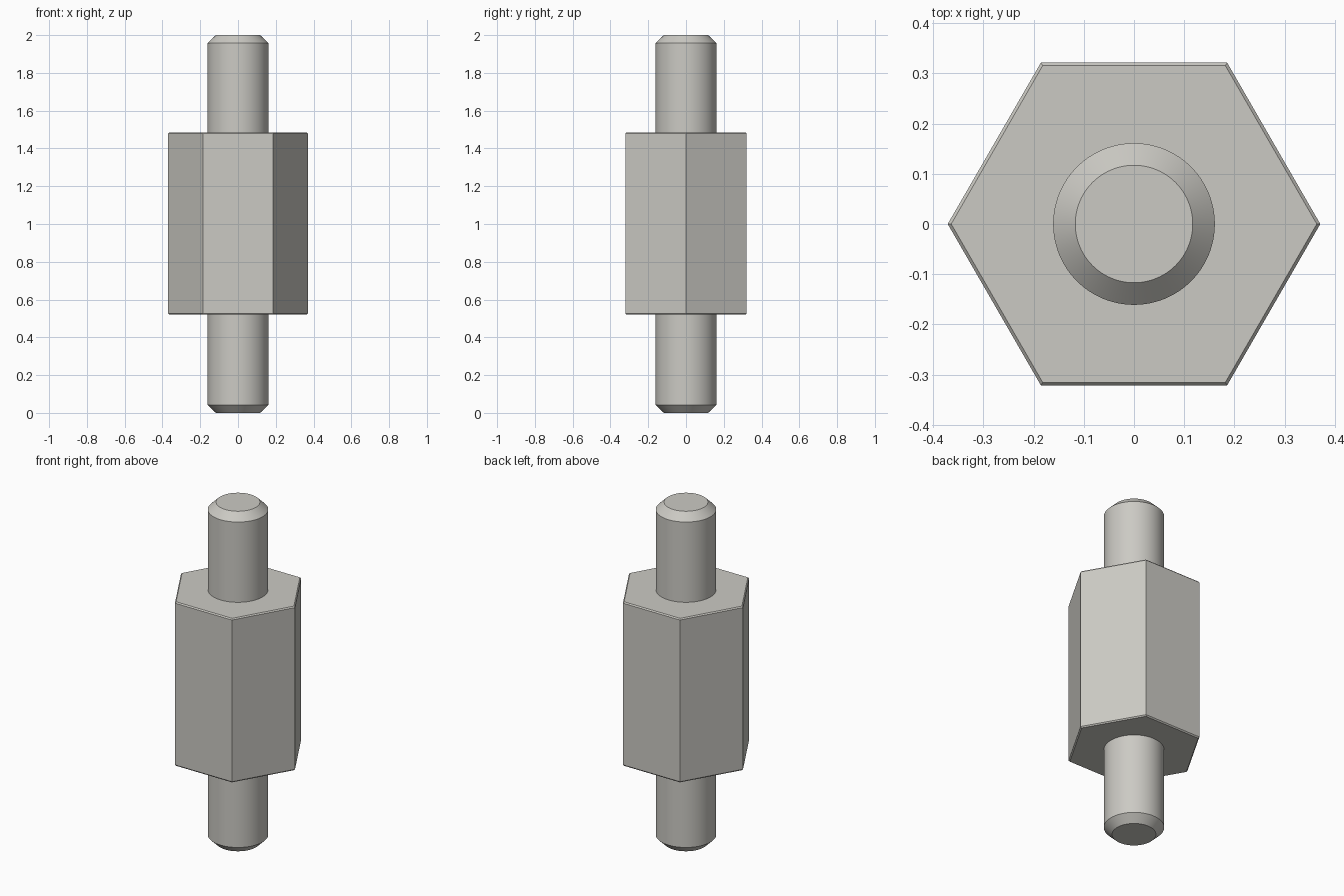
import bpy, bmesh
from math import cos, sin, pi, radians

cube = bpy.data.objects.get("Cube")
if cube:
    bpy.data.objects.remove(cube, do_unlink=True)

# Single satin metal colour
metal = bpy.data.materials.new("satin_grey_metal")
metal.use_nodes = True
colour = (0.60, 0.59, 0.55, 1.0)
metal.diffuse_color = colour
metal.node_tree.nodes["Principled BSDF"].inputs["Base Color"].default_value = colour


def lathe(name, profile, sides):
    """Closed prism of revolution from (radius, z) rings, capped at both ends."""
    bm = bmesh.new()
    rings = [[bm.verts.new((r * cos(2 * pi * i / sides), r * sin(2 * pi * i / sides), z))
              for i in range(sides)] for r, z in profile]
    for low, high in zip(rings, rings[1:]):
        for i in range(sides):
            j = (i + 1) % sides
            bm.faces.new((low[i], low[j], high[j], high[i]))
    bm.faces.new(rings[0][::-1])
    bm.faces.new(rings[-1])
    mesh = bpy.data.meshes.new(name)
    bm.to_mesh(mesh)
    bm.free()
    mesh.materials.append(metal)
    obj = bpy.data.objects.new(name, mesh)
    bpy.context.collection.objects.link(obj)
    return obj


def chamfered(radius, bottom, top, inset, rise):
    """Profile of a bar with both ends chamfered."""
    return [(radius - inset, bottom), (radius, bottom + rise),
            (radius, top - rise), (radius - inset, top)]


# Hexagonal spacer body with finely broken edges
hex_body = lathe("hex_body", chamfered(0.371, 0.52, 1.485, 0.007, 0.007), 6)

# Round studs above and below, chamfered at the free end and seated in the body
upper_stud = lathe("upper_stud", [(0.161, 1.46), (0.161, 1.957), (0.117, 2.0)], 96)
lower_stud = lathe("lower_stud", [(0.117, 0.0), (0.161, 0.043), (0.161, 0.545)], 96)

# Smooth the round walls, keeping chamfer edges crisp
bpy.ops.object.select_all(action='DESELECT')
for stud in (upper_stud, lower_stud):
    stud.select_set(True)
bpy.context.view_layer.objects.active = upper_stud
bpy.ops.object.shade_smooth_by_angle(angle=radians(30))
